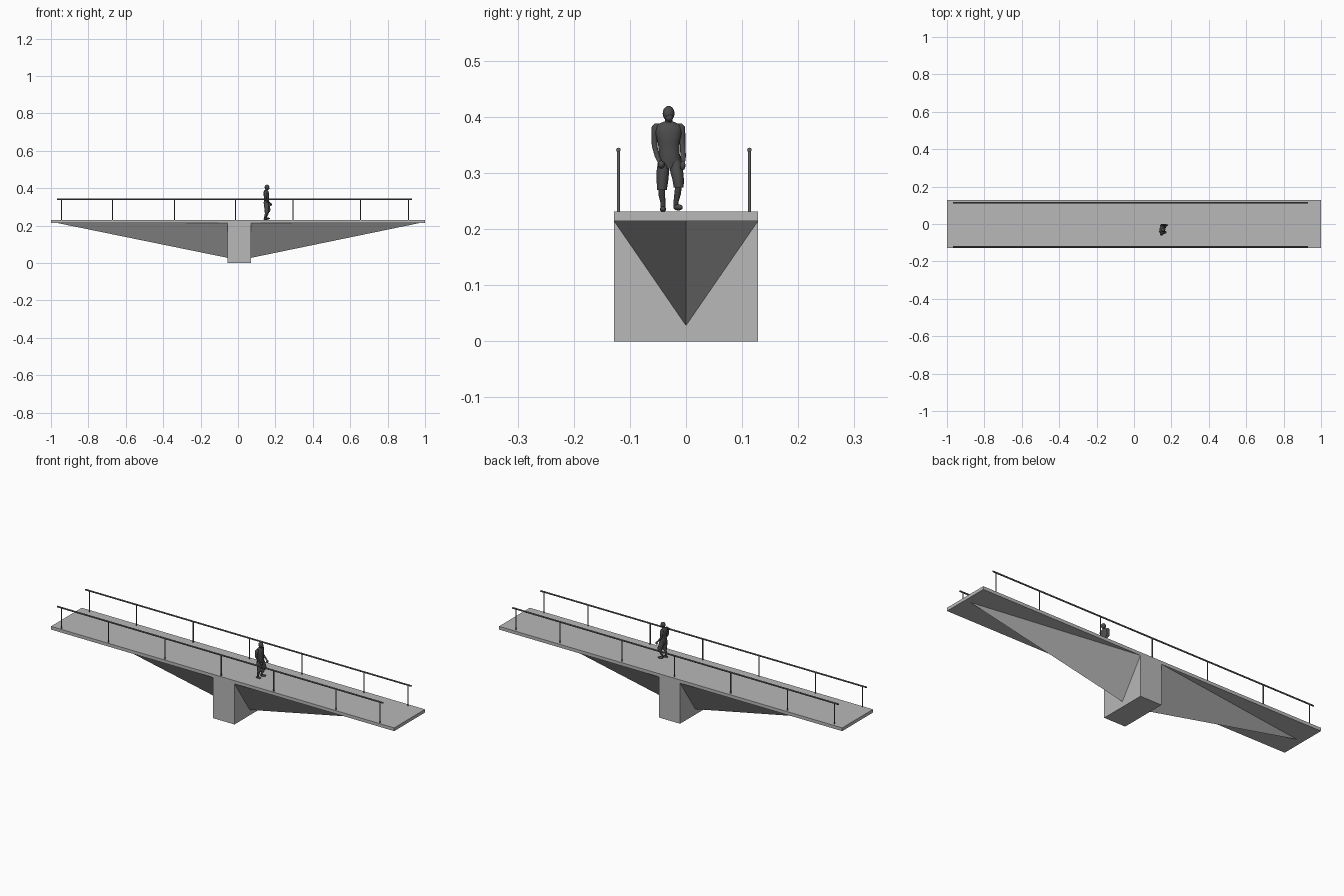
import bpy, bmesh, math
from mathutils import Vector


def material(name, v):
    m = bpy.data.materials.new(name)
    m.diffuse_color = (v, v, v, 1)
    return m


CONCRETE = material("concrete grey", 0.48)
METAL = material("rail dark grey", 0.13)
FIGURE = material("figure charcoal", 0.07)


def finish(name, bm, mat, smooth=False):
    bmesh.ops.recalc_face_normals(bm, faces=bm.faces)
    if smooth:
        for f in bm.faces:
            f.smooth = len(f.verts) <= 4   # end caps stay flat
    me = bpy.data.meshes.new(name)
    bm.to_mesh(me)
    bm.free()
    me.materials.append(mat)
    ob = bpy.data.objects.new(name, me)
    bpy.context.collection.objects.link(ob)
    return ob


def box(name, x0, x1, y0, y1, z0, z1):
    bm = bmesh.new()
    bmesh.ops.create_cube(bm, size=1)
    for v in bm.verts:
        v.co = Vector(((x0 + x1) / 2 + v.co.x * (x1 - x0),
                       (y0 + y1) / 2 + v.co.y * (y1 - y0),
                       (z0 + z1) / 2 + v.co.z * (z1 - z0)))
    return finish(name, bm, CONCRETE)


def rod(name, a, b, r, mat):
    a, b = Vector(a), Vector(b)
    bm = bmesh.new()
    bmesh.ops.create_cone(bm, cap_ends=True, segments=12, radius1=r, radius2=r, depth=(b - a).length)
    rot = (b - a).to_track_quat('Z', 'Y')
    for v in bm.verts:
        v.co = rot @ v.co + (a + b) / 2
    return finish(name, bm, mat, True)


def loft(name, rings, n=14):
    """Skin a stack of horizontal ellipses (x, y, z, rx, ry)."""
    bm = bmesh.new()
    rows = []
    for x, y, z, rx, ry in rings:
        rows.append([bm.verts.new((x + rx * math.cos(2 * math.pi * i / n),
                                   y + ry * math.sin(2 * math.pi * i / n), z)) for i in range(n)])
    for a, b in zip(rows, rows[1:]):
        for i in range(n):
            j = (i + 1) % n
            bm.faces.new((a[i], a[j], b[j], b[i]))
    bm.faces.new(rows[0])
    bm.faces.new(rows[-1])
    return finish(name, bm, FIGURE, True)


def blob(name, c, r, turn=0.0):
    bm = bmesh.new()
    bmesh.ops.create_uvsphere(bm, u_segments=16, v_segments=10, radius=1)
    for v in bm.verts:
        x, y, z = v.co.x * r[0], v.co.y * r[1], v.co.z * r[2]
        v.co = Vector((c[0] + x * math.cos(turn) - y * math.sin(turn),
                       c[1] + x * math.sin(turn) + y * math.cos(turn), c[2] + z))
    return finish(name, bm, FIGURE, True)


# deck and central pier
W, TOP, UNDER = 0.128, 0.231, 0.214
box("deck", -1, 1, -W, W, UNDER, TOP)
box("pier", -0.055, 0.069, -W, W, 0, UNDER)

# tapering triangular haunches on both sides of the pier
for name, root, tip in (("left_haunch", -0.055, -0.965), ("right_haunch", 0.069, 0.97)):
    bm = bmesh.new()
    p = [bm.verts.new(c) for c in ((root, -W, UNDER), (root, W, UNDER), (root, 0, 0.028), (tip, 0, UNDER))]
    for t in ((0, 1, 2), (0, 1, 3), (1, 2, 3), (0, 2, 3)):
        bm.faces.new([p[i] for i in t])
    finish(name, bm, CONCRETE)

# railings
for side, y in (("front", -0.1205), ("back", 0.113)):
    rod(side + "_handrail", (-0.968, y, 0.341), (0.931, y, 0.341), 0.004, METAL)
    for x in (-0.944, -0.671, -0.340, -0.013, 0.293, 0.655, 0.912):
        rod(side + "_post", (x, y, TOP - 0.002), (x, y, 0.341), 0.0027, METAL)

# walking figure, facing +x
blob("head", (0.155, -0.031, 0.406), (0.0125, 0.0105, 0.0135))
blob("chin", (0.160, -0.030, 0.399), (0.008, 0.007, 0.008))
loft("neck", [(0.151, -0.031, 0.380, 0.007, 0.008), (0.153, -0.031, 0.402, 0.006, 0.006)])
loft("torso", [(0.152, -0.029, 0.308, 0.012, 0.018), (0.152, -0.029, 0.322, 0.015, 0.021),
               (0.152, -0.030, 0.338, 0.013, 0.0185), (0.152, -0.031, 0.355, 0.014, 0.020),
               (0.151, -0.031, 0.372, 0.015, 0.024), (0.150, -0.031, 0.384, 0.012, 0.023),
               (0.150, -0.031, 0.389, 0.008, 0.015), (0.151, -0.031, 0.392, 0.006, 0.007)])
loft("right_arm", [(0.149, -0.052, 0.388, 0.004, 0.004), (0.148, -0.054, 0.382, 0.008, 0.0075),
                   (0.146, -0.056, 0.365, 0.007, 0.006), (0.145, -0.056, 0.348, 0.006, 0.005),
                   (0.155, -0.051, 0.330, 0.006, 0.005), (0.166, -0.046, 0.318, 0.004, 0.004)])
blob("right_hand", (0.168, -0.044, 0.315), (0.007, 0.006, 0.007))
loft("left_arm", [(0.149, -0.011, 0.388, 0.004, 0.004), (0.148, -0.009, 0.382, 0.008, 0.0075),
                  (0.147, -0.007, 0.365, 0.007, 0.006), (0.148, -0.006, 0.348, 0.006, 0.005),
                  (0.161, -0.005, 0.330, 0.006, 0.005), (0.172, -0.005, 0.319, 0.004, 0.0035)])
blob("left_hand", (0.175, -0.006, 0.313), (0.006, 0.005, 0.008))
loft("right_shorts_leg", [(0.152, -0.040, 0.322, 0.013, 0.010), (0.153, -0.041, 0.305, 0.014, 0.0115),
                          (0.154, -0.042, 0.285, 0.012, 0.0105), (0.154, -0.043, 0.270, 0.011, 0.009)])
loft("left_shorts_leg", [(0.152, -0.018, 0.322, 0.013, 0.010), (0.156, -0.017, 0.305, 0.014, 0.012),
                         (0.161, -0.014, 0.288, 0.012, 0.0105), (0.161, -0.013, 0.274, 0.011, 0.009)])
loft("right_shin", [(0.154, -0.043, 0.276, 0.007, 0.006), (0.149, -0.043, 0.260, 0.007, 0.006),
                    (0.145, -0.041, 0.246, 0.005, 0.0045), (0.143, -0.041, 0.234, 0.005, 0.004)])
loft("left_shin", [(0.161, -0.013, 0.280, 0.007, 0.006), (0.156, -0.015, 0.262, 0.007, 0.006),
                   (0.151, -0.018, 0.248, 0.005, 0.0045), (0.149, -0.018, 0.238, 0.005, 0.004)])
blob("right_foot", (0.149, -0.041, 0.2355), (0.0145, 0.0055, 0.005))
blob("left_foot", (0.157, -0.014, 0.2385), (0.0145, 0.0065, 0.0055), 0.4)
